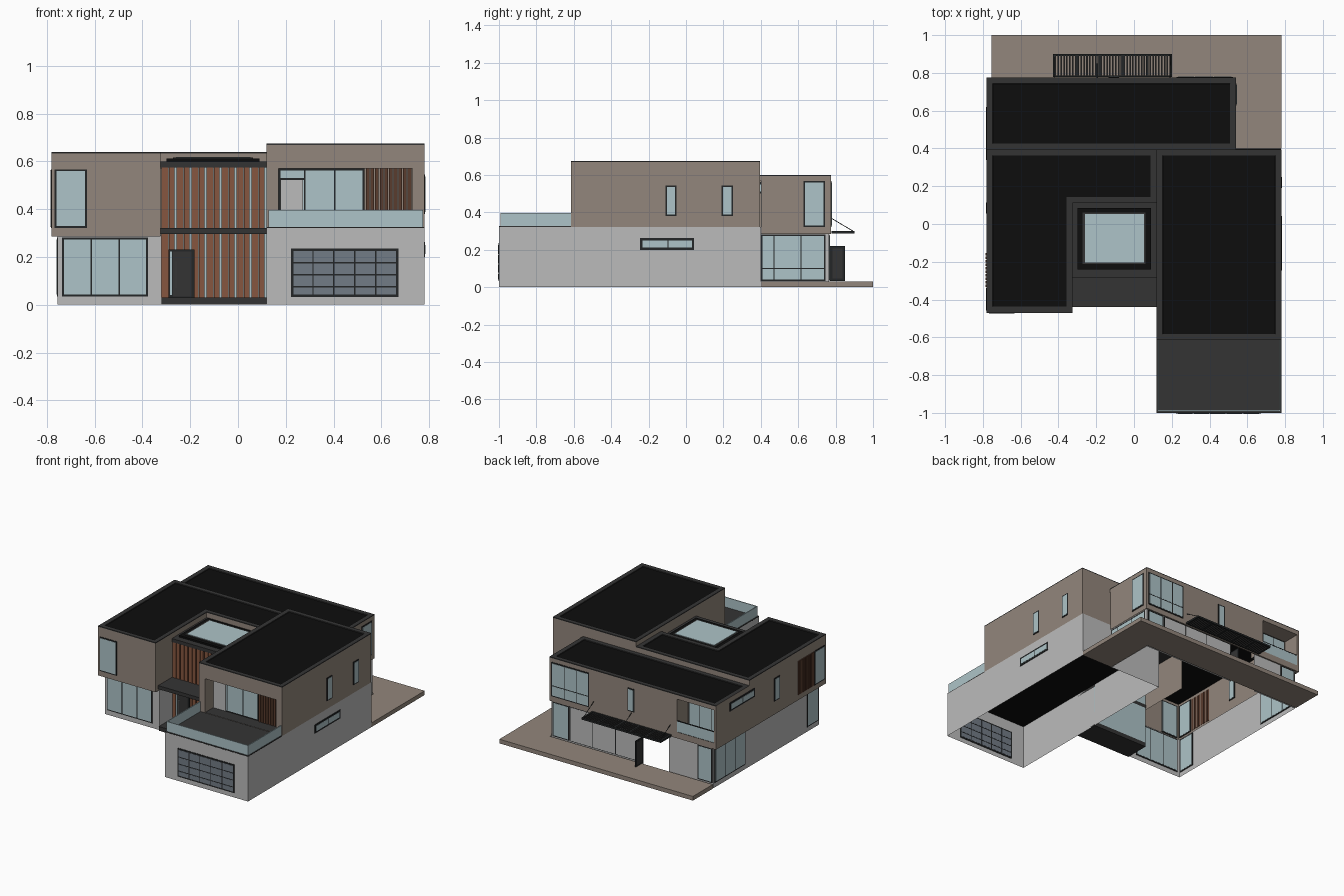
import bpy, bmesh

cube = bpy.data.objects.get("Cube")
if cube:
    bpy.data.objects.remove(cube, do_unlink=True)


def material(name, rgb):
    m = bpy.data.materials.new(name)
    m.use_nodes = True
    m.diffuse_color = (*rgb, 1)
    m.node_tree.nodes["Principled BSDF"].inputs["Base Color"].default_value = (*rgb, 1)
    return m


TAUPE, GREY, GLASS, WOOD, DARKWOOD, CHARCOAL, BLACK, FRAME, SLATE = range(9)
MATS = [material("taupe render", (.29, .24, .2)), material("light grey", (.5, .5, .5)),
        material("pale glass", (.42, .55, .58)), material("cedar", (.24, .093, .05)),
        material("dark cedar", (.1, .045, .027)), material("charcoal", (.034, .034, .034)),
        material("black roofing", (.004, .004, .004)), material("dark frame", (.017, .019, .02)),
        material("slate panel", (.17, .2, .24))]


def finish(name, bm):
    me = bpy.data.meshes.new(name)
    bm.to_mesh(me)
    bm.free()
    for m in MATS:
        me.materials.append(m)
    ob = bpy.data.objects.new(name, me)
    bpy.context.collection.objects.link(ob)
    return ob


def boxes(name, items):
    """Each item is x0, x1, y0, y1, z0, z1, material."""
    bm = bmesh.new()
    for x0, x1, y0, y1, z0, z1, mat in items:
        vs = bmesh.ops.create_cube(bm, size=1)["verts"]
        for v in vs:
            v.co.x = x1 if v.co.x > 0 else x0
            v.co.y = y1 if v.co.y > 0 else y0
            v.co.z = z1 if v.co.z > 0 else z0
        for f in {f for v in vs for f in v.link_faces}:
            f.material_index = mat
    return finish(name, bm)


def walls(name, pts, z0, z1, mat):
    """Upright wall skin along a counterclockwise path."""
    bm = bmesh.new()
    low = [bm.verts.new((x, y, z0)) for x, y in pts]
    top = [bm.verts.new((x, y, z1)) for x, y in pts]
    for i in range(len(pts) - 1):
        f = bm.faces.new((low[i], low[i + 1], top[i + 1], top[i]))
        f.material_index = mat
    return finish(name, bm)


def roof(name, pts, z0, z1):
    """Slab with black ceiling, charcoal cap and sunken black roofing."""
    bm = bmesh.new()
    base = bm.faces.new([bm.verts.new((x, y, z0)) for x, y in pts])
    levels = [(z1 - .006 - z0, TAUPE), (.006, CHARCOAL)]
    top = base
    for rise, mat in levels:
        old = set(bm.faces)
        ext = bmesh.ops.extrude_face_region(bm, geom=[top], use_keep_orig=top is base)
        new = [g for g in ext["geom"] if isinstance(g, bmesh.types.BMFace)][0]
        bmesh.ops.translate(bm, vec=(0, 0, rise),
                            verts=[g for g in ext["geom"] if isinstance(g, bmesh.types.BMVert)])
        if top is not base and top.is_valid:
            bmesh.ops.delete(bm, geom=[top], context='FACES_ONLY')
        for f in bm.faces:
            if f not in old:
                f.material_index = mat
        top = new
    base.material_index = BLACK
    bmesh.ops.recalc_face_normals(bm, faces=bm.faces[:])
    bmesh.ops.inset_region(bm, faces=[top], thickness=.032, depth=0, use_even_offset=True)
    bmesh.ops.inset_region(bm, faces=[top], thickness=.0005, depth=-.006, use_even_offset=True)
    top.material_index = BLACK
    return finish(name, bm)


def rect(x0, x1, y0, y1):
    return [(x0, y0), (x1, y0), (x1, y1), (x0, y1)]


def window(name, axis, at, u0, u1, z0, z1, cuts=(), bars=(), pane=GLASS, rim=.008):
    """Framed panes lying on the plane axis = at."""
    def plate(a, b, c, d, t, mat):
        if axis == "x":
            return (at - t, at + t, a, b, c, d, mat)
        return (a, b, at - t, at + t, c, d, mat)
    items = [plate(u0, u1, z0, z1, .0035, FRAME)]
    us, zs = [u0, *cuts, u1], [z0, *bars, z1]
    for i in range(len(us) - 1):
        for j in range(len(zs) - 1):
            a = us[i] + (rim if i == 0 else .003)
            b = us[i + 1] - (rim if i == len(us) - 2 else .003)
            c = zs[j] + (rim if j == 0 else .003)
            d = zs[j + 1] - (rim if j == len(zs) - 2 else .003)
            items.append(plate(a, b, c, d, .0048, pane))
    return boxes(name, items)


def recess_wall(name, xs, hole, y, back, zs, hole_z):
    """Wall on a y plane with a niche set back into it."""
    (x0, x1), (a, b), (z0, z1), (c, d) = xs, hole, zs, hole_z
    flip = 1 if back > y else -1
    run = lambda p, q: [(p, y), (q, y)][::flip]
    walls(name + "_left_jamb", run(x0, a), z0, z1, TAUPE)
    walls(name + "_right_jamb", run(b, x1), z0, z1, TAUPE)
    walls(name + "_lintel", run(a, b), d, z1, TAUPE)
    walls(name + "_sill", run(a, b), z0, c, TAUPE)
    walls(name + "_niche", [(a, y), (a, back), (b, back), (b, y)][::flip], c, d, TAUPE)
    lo, hi = sorted((y, back))
    boxes(name + "_niche_slabs", [(a, b, lo, hi, d, d + .004, TAUPE),
                                  (a, b, lo, hi, c - .004, c, CHARCOAL)])


# Ground floor shells
walls("garage_walls", [(.12, -1), (.78, -1), (.78, .4), (.12, .4), (.12, -1)], 0, .322, GREY)
boxes("garage_ceiling", [(.121, .779, -.999, .399, .314, .318, BLACK)])
boxes("terrace_deck", [(.12, .78, -1, -.615, .319, .326, CHARCOAL)])
walls("living_walls_east", [(.53, .4), (.53, .765), (-.2, .765)], 0, .29, GREY)
walls("living_walls_west", [(-.4, .765), (-.755, .765), (-.755, -.43), (-.32, -.43), (-.32, -.27)],
      0, .29, GREY)
boxes("patio", [(-.755, .78, .775, 1, 0, .03, TAUPE), (.535, .78, .4, .775, 0, .03, TAUPE)])

# Upper floor shells
walls("upper_walls_west", [(-.78, .775), (-.78, -.47), (-.325, -.47), (-.325, .11)], .285, .6, TAUPE)
walls("upper_wall_back_east", [(.54, .4), (.54, .775)], .285, .58, TAUPE)
walls("suite_walls", [(.78, -.615), (.78, .395), (.12, .395), (.12, -.615)], .322, .66, TAUPE)
recess_wall("suite_front", (.12, .78), (.17, .73), -.615, -.515, (.322, .66), (.328, .57))
recess_wall("back_wall", (-.78, .54), (-.765, -.47), .775, .65, (.285, .58), (.33, .565))
boxes("soffits", [(-.78, -.325, -.47, -.43, .285, .288, TAUPE),
                  (-.78, -.755, -.43, .775, .285, .288, TAUPE),
                  (-.755, .54, .765, .775, .285, .288, TAUPE)])

# Roofs
roof("suite_roof", rect(.12, .78, -.615, .395), .64, .675)
roof("back_roof", rect(-.78, .54, .395, .775), .57, .6)
roof("west_roof", [(-.78, -.47), (-.325, -.47), (-.325, .11), (.12, .11), (.12, .395), (-.78, .395)],
     .585, .64)
boxes("entry_roof", [(-.325, .12, -.285, .11, .575, .6, CHARCOAL)])
boxes("skylight", [(-.3, .09, -.24, .085, .6, .612, BLACK), (-.272, .062, -.213, .06, .6, .616, CHARCOAL),
                   (-.26, .052, -.205, .052, .6, .619, GLASS)])

# Entry: glass, cedar boards, porch, canopy and door
boxes("entry_glass", [(-.32, .12, -.268, -.262, .03, .575, GLASS)])
boards, pitch = [], .44 / 14
for i in range(14):
    x = -.32 + i * pitch
    gap = .009 if i % 2 else .003
    boards.append((x, x + pitch - gap, -.283, -.269, .03, .575, WOOD))
boxes("entry_boards", boards)
boxes("entry_porch", [(-.32, .12, -.44, -.262, 0, .03, CHARCOAL)])
boxes("entry_canopy", [(-.325, .12, -.44, -.262, .297, .322, CHARCOAL)])
boxes("entry_door", [(-.29, -.183, -.291, -.28, .03, .232, FRAME),
                     (-.272, -.195, -.294, -.28, .035, .222, CHARCOAL),
                     (-.284, -.277, -.294, -.28, .04, .222, GLASS),
                     (-.262, -.257, -.304, -.294, .07, .18, GREY)])

# Garage door
window("garage_door", "y", -1, .222, .672, .032, .236, [.314, .4, .488, .576],
       [.075, .125, .175], SLATE, .01)

# Terrace glass balustrade
boxes("terrace_balustrade", [(.127, .775, -.992, -.986, .326, .397, GLASS),
                             (.127, .133, -.986, -.615, .326, .397, GLASS),
                             (.769, .775, -.986, -.615, .326, .397, GLASS)])

# Suite front glazing and timber screen
window("suite_window", "y", -.518, .17, .53, .328, .57, [.28, .405])
boxes("suite_open_door", [(.178, .272, -.53, -.522, .332, .522, GREY),
                          (.172, .28, -.527, -.521, .522, .53, FRAME)])
boxes("suite_screen", [(.535 + i * .0195, .55 + i * .0195, -.53, -.516, .328, .57, DARKWOOD)
                       for i in range(10)])

# Front windows of the west wing, wrapping its corner
window("west_front_glazing", "y", -.43, -.737, -.377, .034, .282, [-.615, -.497])
window("west_side_glazing", "x", -.755, -.42, -.29, .034, .282)
window("west_front_window", "y", -.47, -.768, -.632, .322, .567)
window("west_side_window", "x", -.78, -.458, -.34, .322, .567)
boxes("west_side_screen", [(-.785, -.778, -.333 + i * .0185, -.319 + i * .0185, .325, .565, DARKWOOD)
                           for i in range(10)])

# Side windows
for y in (-.11, .19):
    window("suite_slot_window", "x", .78, y, y + .06, .38, .545)
window("garage_strip_window", "x", .78, -.245, .043, .2, .262, [-.097], rim=.012)
window("west_slot_window", "x", -.78, .055, .115, .38, .545)
window("west_strip_window", "x", -.78, .34, .62, .5, .562, [.48], rim=.012)
window("west_back_glazing", "x", -.755, .41, .755, .034, .282, [.525, .64])
window("east_back_glazing", "x", .53, .402, .747, .034, .282, [.47, .615], [.1])
window("east_upper_window", "x", .54, .627, .743, .322, .567)

# Back windows, balcony and sliding panels
window("back_corner_window", "y", .775, .225, .525, .322, .567, [.32, .42], [.4])
window("back_slot_window", "y", .775, -.135, -.08, .38, .545)
window("back_east_glazing", "y", .765, .39, .52, .034, .282)
window("back_west_glazing", "y", .765, -.745, -.63, .034, .282)
window("back_sliding_panels", "y", .765, -.19, .38, .034, .282, [.02, .2], pane=GREY, rim=.005)
window("balcony_window", "y", .653, -.755, -.48, .332, .56, [-.66, -.57])
boxes("balcony_balustrade", [(-.765, -.47, .766, .772, .33, .405, GLASS),
                             (-.765, -.47, .765, .773, .405, .41, FRAME)])
window("open_back_door", "x", -.195, .77, .85, .034, .22, pane=CHARCOAL, rim=.012)

# Slatted patio canopy hung on rods
canopy = [(-.43, .2, .777, .787, .288, .301, FRAME), (-.43, .2, .89, .9, .288, .301, FRAME)]
canopy += [(x - .006, x + .006, .777, .9, .288, .301, FRAME) for x in (-.424, -.3, -.18, -.06, .07, .194)]
canopy += [(-.42 + i * .0152, -.412 + i * .0152, .785, .892, .29, .299, CHARCOAL) for i in range(41)]
boxes("patio_canopy", canopy)
for x in (-.42, -.11, .19):
    curve = bpy.data.curves.new("canopy_rod", 'CURVE')
    curve.dimensions = '3D'
    curve.bevel_depth = .002
    line = curve.splines.new('POLY')
    line.points.add(1)
    line.points[0].co = (x, .775, .37, 1)
    line.points[1].co = (x, .893, .3, 1)
    curve.materials.append(MATS[FRAME])
    bpy.context.collection.objects.link(bpy.data.objects.new("canopy_rod", curve))
